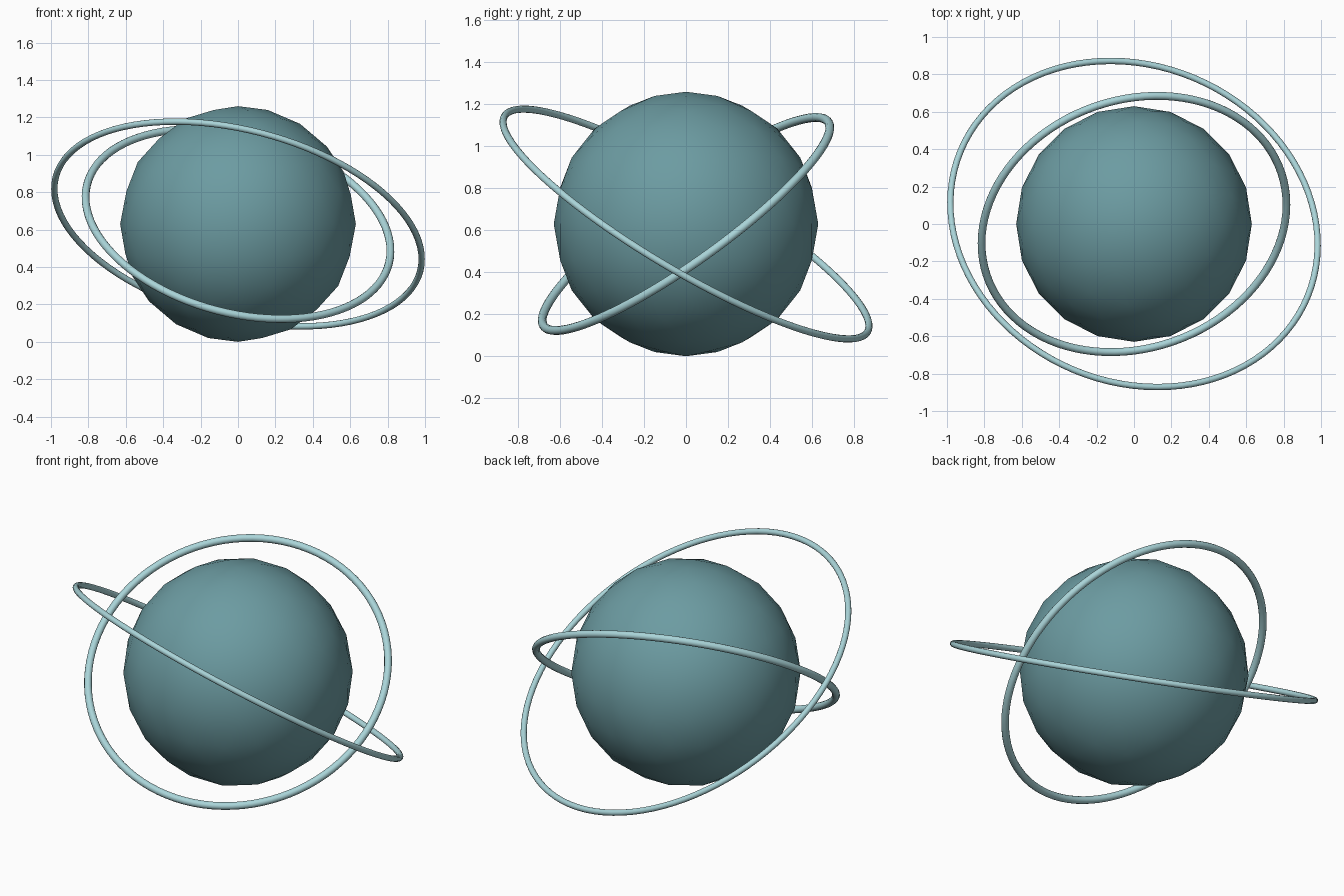
import bpy
from mathutils import Vector

if "Cube" in bpy.data.objects:
    bpy.data.objects.remove(bpy.data.objects["Cube"])

CENTRE = Vector((0, 0, 0.63))


def material(name, rgb):
    m = bpy.data.materials.new(name)
    m.diffuse_color = (*rgb, 1)
    m.use_nodes = True
    m.node_tree.nodes["Principled BSDF"].inputs["Base Color"].default_value = m.diffuse_color
    return m


def finish(name, mat):
    ob = bpy.context.object
    ob.name = name
    ob.data.materials.append(mat)
    bpy.ops.object.shade_smooth()
    return ob


def ring(name, normal, radius, tube, mat):
    # thin torus whose axis points along the given normal
    rot = Vector((0, 0, 1)).rotation_difference(Vector(normal)).to_euler()
    bpy.ops.mesh.primitive_torus_add(
        major_radius=radius, minor_radius=tube, major_segments=96,
        minor_segments=12, location=CENTRE, rotation=rot)
    return finish(name, mat)


teal = material("planet_teal", (0.15, 0.33, 0.36))
pale = material("ring_pale_teal", (0.40, 0.66, 0.69))

# Faceted-outline globe
bpy.ops.mesh.primitive_ico_sphere_add(subdivisions=3, radius=0.63, location=CENTRE)
finish("planet", teal)

# Two crossing tilted orbit rings
ring("outer_ring", (0.217, 0.499, 0.839), 1.006, 0.017, pale)
ring("inner_ring", (0.212, -0.570, 0.793), 0.834, 0.021, pale)
